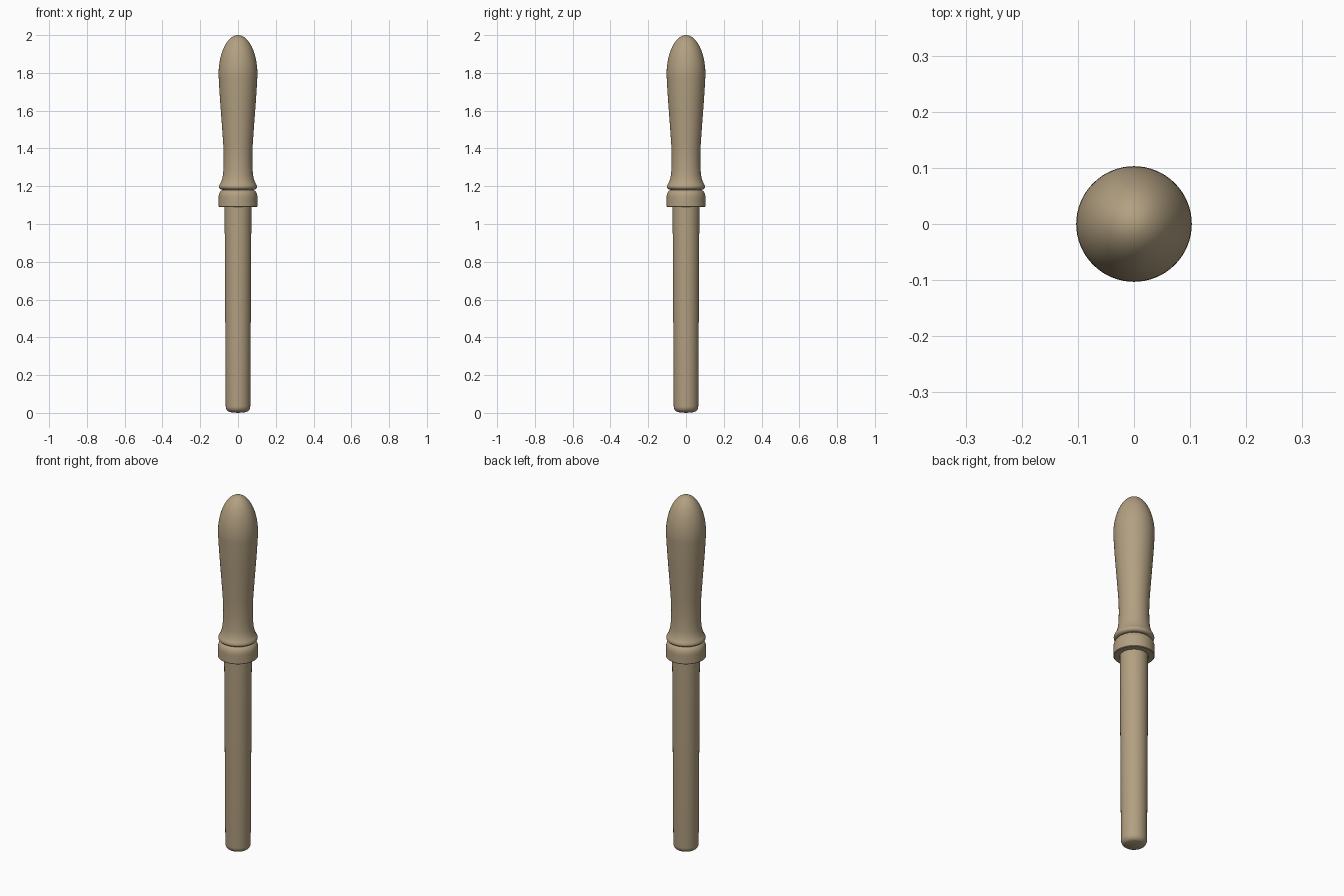
import bpy, bmesh, math
from mathutils import Vector

cube = bpy.data.objects.get("Cube")
if cube:
    bpy.data.objects.remove(cube, do_unlink=True)

wood = bpy.data.materials.new("pale_wood")
wood.use_nodes = True
COLOR = (0.445, 0.35, 0.22, 1)
wood.diffuse_color = COLOR
bsdf = wood.node_tree.nodes["Principled BSDF"]
bsdf.inputs["Base Color"].default_value = COLOR
bsdf.inputs["Roughness"].default_value = 0.7


def smooth_curve(points, steps=5):
    """Catmull-Rom curve through (radius, z) points."""
    p = [Vector(q) for q in points]
    p = [p[0]] + p + [p[-1]]
    out = []
    for a, b, c, d in zip(p, p[1:], p[2:], p[3:]):
        for i in range(steps):
            t = i / steps
            out.append(0.5 * (2 * b + (c - a) * t + (2 * a - 5 * b + 4 * c - d) * t * t
                              + (3 * b - a - 3 * c + d) * t ** 3))
    return out + [p[-1]]


def arc(radius, z, width, height, start, end, steps=10):
    """Elliptical arc in the (radius, z) plane, angles in degrees."""
    angles = [math.radians(start + (end - start) * i / steps) for i in range(steps + 1)]
    return [Vector((radius + width * math.cos(a), z + height * math.sin(a))) for a in angles]


def lathe(name, profile, sides=64):
    bm = bmesh.new()
    verts = [bm.verts.new((max(r, 0), 0, z)) for r, z in profile]
    edges = [bm.edges.new(pair) for pair in zip(verts, verts[1:])]
    bmesh.ops.spin(bm, geom=verts + edges, cent=(0, 0, 0), axis=(0, 0, 1),
                   angle=math.tau, steps=sides, use_duplicate=False)
    bmesh.ops.remove_doubles(bm, verts=bm.verts[:], dist=0.0002)
    bmesh.ops.recalc_face_normals(bm, faces=bm.faces[:])
    mesh = bpy.data.meshes.new(name)
    bm.to_mesh(mesh)
    bm.free()
    mesh.materials.append(wood)
    obj = bpy.data.objects.new(name, mesh)
    bpy.context.collection.objects.link(obj)
    bpy.ops.object.select_all(action='DESELECT')
    obj.select_set(True)
    bpy.context.view_layer.objects.active = obj
    bpy.ops.object.shade_smooth_by_angle(angle=math.radians(40))
    return obj


# Tapered rod with a rounded lower end
lathe("shaft", [(0, 0), (0.035, 0.003)] + arc(0.04, 0.035, 0.025, 0.03, -90, 0)
      + [(0.071, 1.1), (0, 1.1)])

# Collar with a flat underside and a rounded shoulder
lathe("collar", [(0, 1.09), (0.1, 1.09), (0.103, 1.093), (0.103, 1.14)]
      + arc(0.08, 1.14, 0.023, 0.04, 0, 90) + [(0, 1.18)])

# Grip: bead, flared neck, swelling body and domed top
neck = smooth_curve([(0.099, 1.205), (0.088, 1.227), (0.08, 1.26), (0.076, 1.32),
                     (0.077, 1.4), (0.085, 1.52), (0.096, 1.67), (0.103, 1.79)])
lathe("grip", [(0, 1.175), (0.078, 1.175)]
      + arc(0.083, 1.197, 0.018, 0.015, -90, 25) + neck
      + arc(0, 1.79, 0.103, 0.21, 0, 90, 20)[1:])
